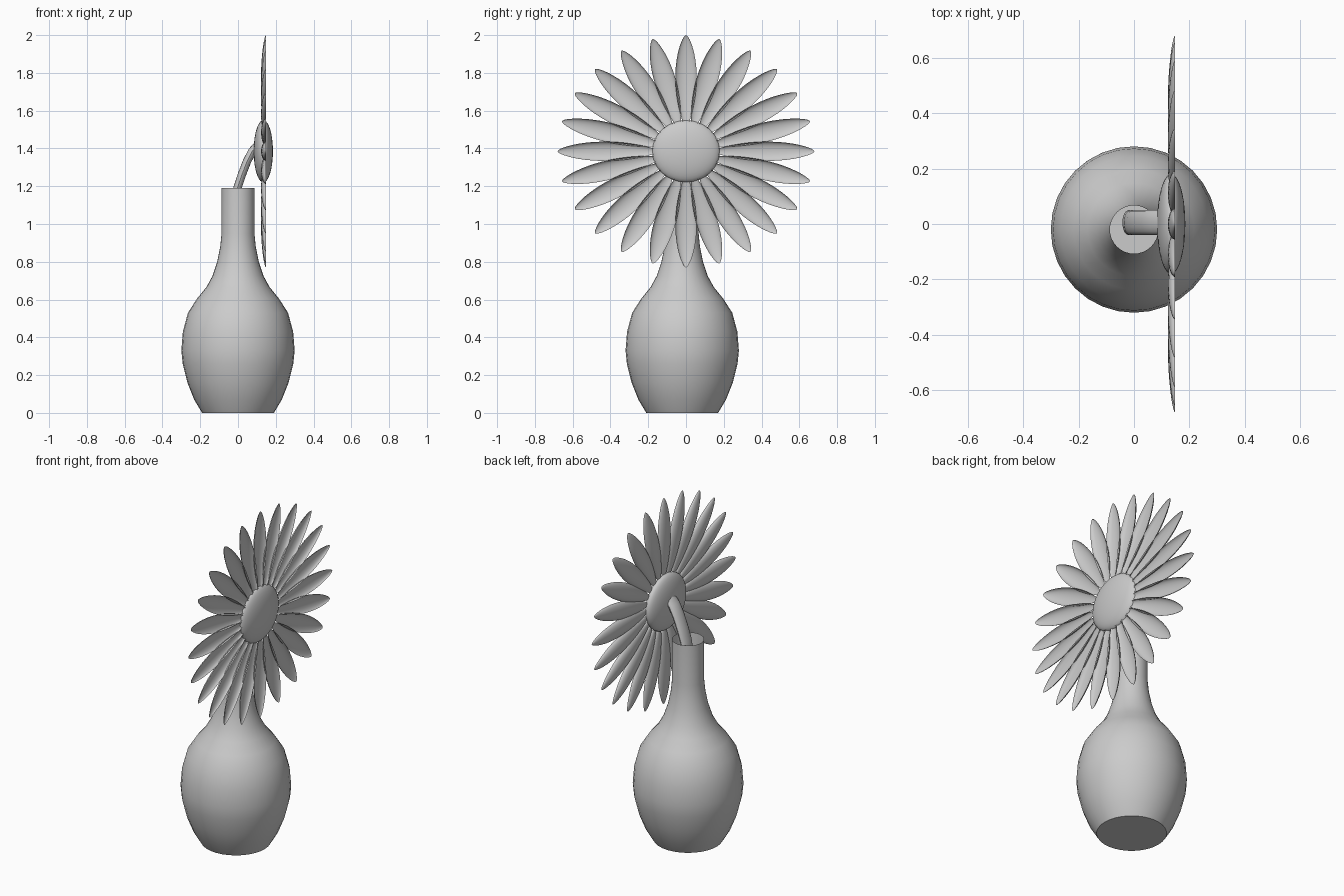
import bpy, bmesh, math
from mathutils import Vector

if "Cube" in bpy.data.objects:
    bpy.data.objects.remove(bpy.data.objects["Cube"], do_unlink=True)

GREY = (0.6, 0.6, 0.6, 1)
mat = bpy.data.materials.new("plain grey")
mat.use_nodes = True
mat.diffuse_color = GREY
mat.node_tree.nodes["Principled BSDF"].inputs["Base Color"].default_value = GREY


def finish(name, bm, angle=40):
    mesh = bpy.data.meshes.new(name)
    bm.to_mesh(mesh)
    bm.free()
    obj = bpy.data.objects.new(name, mesh)
    bpy.context.collection.objects.link(obj)
    mesh.materials.append(mat)
    bpy.ops.object.select_all(action="DESELECT")
    obj.select_set(True)
    bpy.context.view_layer.objects.active = obj
    bpy.ops.object.shade_smooth_by_angle(angle=math.radians(angle))
    return obj


def skin(bm, rows, closed):
    """Join rows of points into a quad surface."""
    rows = [[bm.verts.new(p) for p in row] for row in rows]
    n = len(rows[0])
    for a, b in zip(rows, rows[1:]):
        for i in range(n if closed else n - 1):
            j = (i + 1) % n
            bm.faces.new((a[i], a[j], b[j], b[i]))
    return rows


def ring(centre, u, v, sides):
    steps = [math.tau * i / sides for i in range(sides)]
    return [centre + u * math.cos(a) + v * math.sin(a) for a in steps]


X, Y, Z = Vector((1, 0, 0)), Vector((0, 1, 0)), Vector((0, 0, 1))

# Vase: open lathed body with a closed base
profile = [(.19, 0), (.232, .07), (.268, .16), (.293, .26), (.3, .33),
           (.292, .43), (.265, .53), (.217, .605), (.168, .665), (.135, .725),
           (.11, .8), (.094, .88), (.087, .95), (.087, 1.19)]
bm = bmesh.new()
rows = skin(bm, [ring(Vector((0, -.02, z)), X * r, Y * r, 32) for r, z in profile], True)
bm.faces.new(rows[0][::-1])
finish("vase", bm)

# Stem: flattened tube bending from the vase into the flower
path = [Vector((x, .005, z)) for x, z in
        [(-.02, .8), (-.02, 1.0), (-.014, 1.12), (-.003, 1.19), (.02, 1.26),
         (.047, 1.33), (.075, 1.385), (.115, 1.43)]]
bm = bmesh.new()
rows = []
for i, p in enumerate(path):
    along = (path[min(i + 1, len(path) - 1)] - path[max(i - 1, 0)]).normalized()
    rows.append(ring(p, Y.cross(along) * .022, Y * .045, 16))
rows = skin(bm, rows, True)
bm.faces.new(rows[0][::-1])
bm.faces.new(rows[-1])
finish("stem", bm)

# Flower centre: flattened ball
CENTRE = Vector((.134, 0, 1.385))
bm = bmesh.new()
bmesh.ops.create_uvsphere(bm, u_segments=32, v_segments=20, radius=1)
for v in bm.verts:
    v.co = CENTRE + Vector((v.co.z * .051, v.co.x * .18, v.co.y * .165))
finish("flower_centre", bm, 60)

# Petals: cupped leaves around the centre, hollow side outward
PETALS, LENGTH, ACROSS = 24, 20, 10
INNER, OUTER, WIDTH, DEPTH, RIM = .13, .65, .054, .026, .148
for k in range(PETALS):
    a = math.tau * k / PETALS
    out = Vector((0, math.cos(a), math.sin(a)))
    side = Vector((0, -math.sin(a), math.cos(a)))
    rows = []
    for i in range(LENGTH + 1):
        t = .5 - .5 * math.cos(math.pi * i / LENGTH)
        swell = max(math.sin(math.pi * t ** 1.15), 0) ** .6
        row = []
        for j in range(ACROSS + 1):
            b = math.pi * j / ACROSS
            p = out * (INNER + (OUTER - INNER) * t) + side * (WIDTH * swell * math.cos(b))
            row.append((RIM - DEPTH * swell * math.sin(b),
                        p.y * 1.046, CENTRE.z + p.z * .946))
        rows.append(row)
    bm = bmesh.new()
    skin(bm, rows, False)
    bmesh.ops.remove_doubles(bm, verts=bm.verts, dist=.0002)
    bmesh.ops.recalc_face_normals(bm, faces=bm.faces)
    finish(f"petal_{k + 1:02d}", bm, 80)
